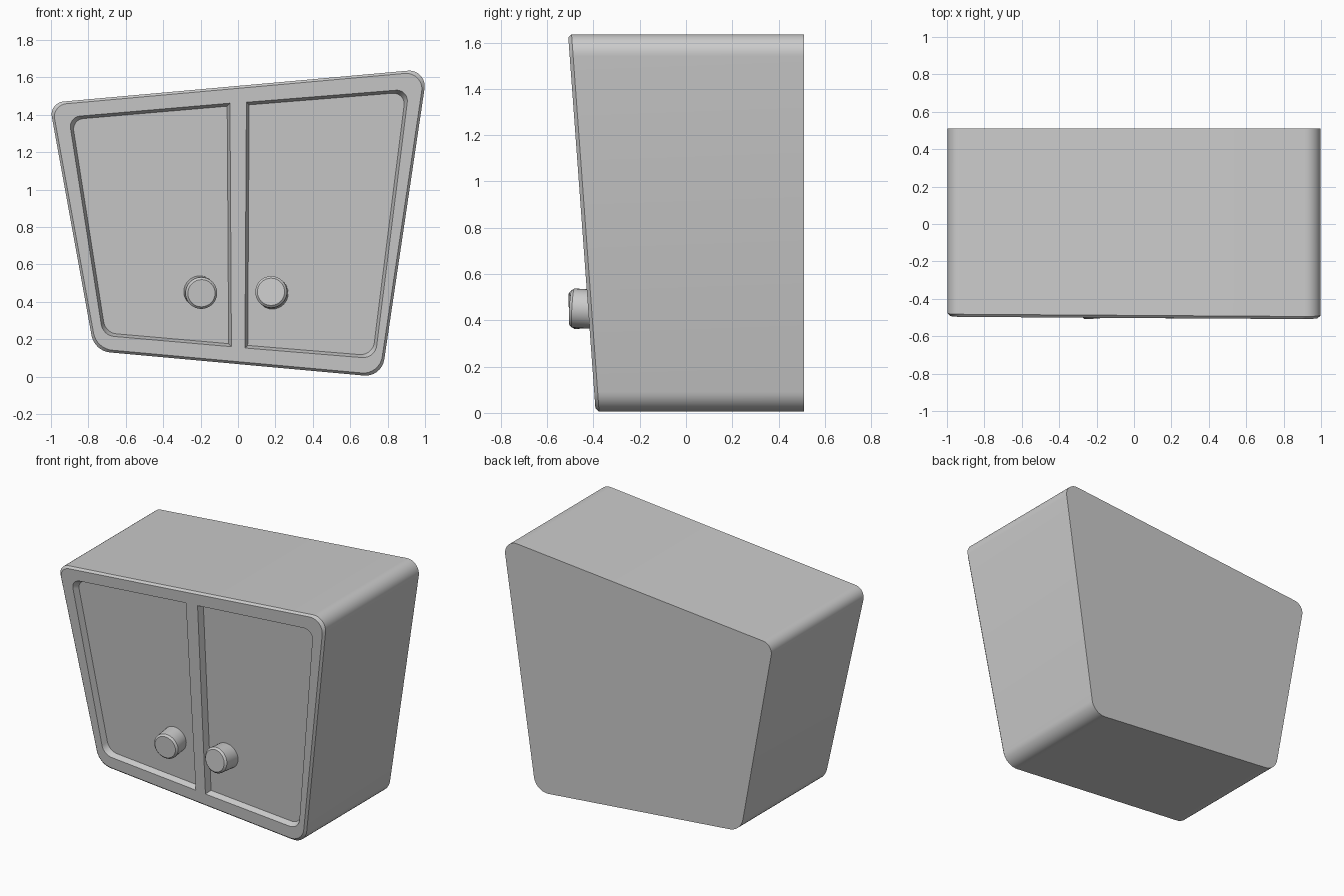
import bpy, bmesh, math
from mathutils import Vector

if "Cube" in bpy.data.objects:
    bpy.data.objects.remove(bpy.data.objects["Cube"])


def inset(corners, d):
    """Move a counter-clockwise outline inward by d."""
    out = []
    for i, p in enumerate(corners):
        a = (p - corners[i - 1]).normalized()
        b = (corners[(i + 1) % len(corners)] - p).normalized()
        n1, n2 = Vector((-a.y, a.x)), Vector((-b.y, b.x))
        out.append(p + (n1 + n2) * d / (1 + n1.dot(n2)))
    return out


def rounded(corners, cuts, steps=8):
    """Replace each corner by an arc that starts 'cut' away from it."""
    pts = []
    for i, (p, t) in enumerate(zip(corners, cuts)):
        if t == 0:
            pts.append(p)
            continue
        u = (corners[i - 1] - p).normalized()
        v = (corners[(i + 1) % len(corners)] - p).normalized()
        w = math.sin(u.angle(v) / 2)
        for k in range(steps + 1):
            s = k / steps
            c = [(1 - s) ** 2, 2 * w * s * (1 - s), s * s]
            pts.append(((p + u * t) * c[0] + p * c[1] + (p + v * t) * c[2]) / sum(c))
    return pts


def front_y(z):
    return -0.39 - 0.073 * z


def loft(name, layers):
    """Solid through outlines; each layer is (2D outline, y as function of z)."""
    bm = bmesh.new()
    rings = [[bm.verts.new((p.x, fy(p.y), p.y)) for p in loop] for loop, fy in layers]
    for r0, r1 in zip(rings, rings[1:]):
        for i in range(len(r0)):
            bm.faces.new((r0[i - 1], r0[i], r1[i], r1[i - 1]))
    bm.faces.new(rings[0])
    bm.faces.new(rings[-1])
    bmesh.ops.recalc_face_normals(bm, faces=bm.faces)
    me = bpy.data.meshes.new(name)
    bm.to_mesh(me)
    bm.free()
    ob = bpy.data.objects.new(name, me)
    bpy.context.collection.objects.link(ob)
    return ob


def activate(ob):
    bpy.ops.object.select_all(action='DESELECT')
    ob.select_set(True)
    bpy.context.view_layer.objects.active = ob


# Cabinet body: skewed rounded box with leaning front and chamfered front rim
quad = [Vector(p) for p in ((-0.768, 0.137), (0.768, -0.003), (1.013, 1.645), (-1.009, 1.464))]
cuts = (0.085, 0.095, 0.105, 0.075)
outline = rounded(quad, cuts)
body = loft("cabinet_body", [
    (outline, lambda z: 0.51),
    (outline, lambda z: front_y(z) + 0.015),
    (rounded(inset(quad, 0.013), cuts), front_y)])

# Two sunken door panels with slightly slanted edges
doors = {
    "left": (((-0.722, 0.220), (-0.035, 0.160), (-0.043, 1.462), (-0.905, 1.388)),
             (0.06, 0, 0, 0.06)),
    "right": (((0.037, 0.153), (0.733, 0.096), (0.914, 1.537), (0.045, 1.467)),
              (0, 0.07, 0.07, 0)),
}
for side, (pts, door_cuts) in doors.items():
    pts = [Vector(p) for p in pts]
    cutter = loft(side + "_door_cutter", [
        (rounded(inset(pts, -0.015), door_cuts), lambda z: front_y(z) - 0.04),
        (rounded(inset(pts, 0.015), door_cuts), lambda z: front_y(z) + 0.04)])
    cutter.hide_render = True
    mod = body.modifiers.new(side + "_door", 'BOOLEAN')
    mod.operation, mod.solver, mod.object = 'DIFFERENCE', 'EXACT', cutter
    activate(body)
    bpy.ops.object.modifier_apply(modifier=mod.name)
    bpy.data.objects.remove(cutter)
activate(body)
bpy.ops.object.shade_smooth_by_angle(angle=math.radians(25))

# Door knobs: short tilted cylinders with a chamfered rim
for side, x, axis in (("left", -0.20, (0.08, -1, -0.07)), ("right", 0.18, (-0.06, -1, 0.06))):
    axis = Vector(axis).normalized()
    tip = Vector((x, -0.50, 0.45)) + Vector((axis.x, 0, axis.z)) * 0.06
    length = 0.14
    bpy.ops.mesh.primitive_cylinder_add(vertices=32, radius=0.085, depth=length,
                                        location=tip - axis * length / 2)
    knob = bpy.context.object
    knob.name = side + "_knob"
    knob.rotation_euler = axis.to_track_quat('Z', 'Y').to_euler()
    bevel = knob.modifiers.new("rim", 'BEVEL')
    bevel.width, bevel.segments = 0.012, 1
    bevel.limit_method, bevel.angle_limit = 'ANGLE', math.radians(40)
    bpy.ops.object.modifier_apply(modifier=bevel.name)
    bpy.ops.object.shade_smooth_by_angle(angle=math.radians(30))
